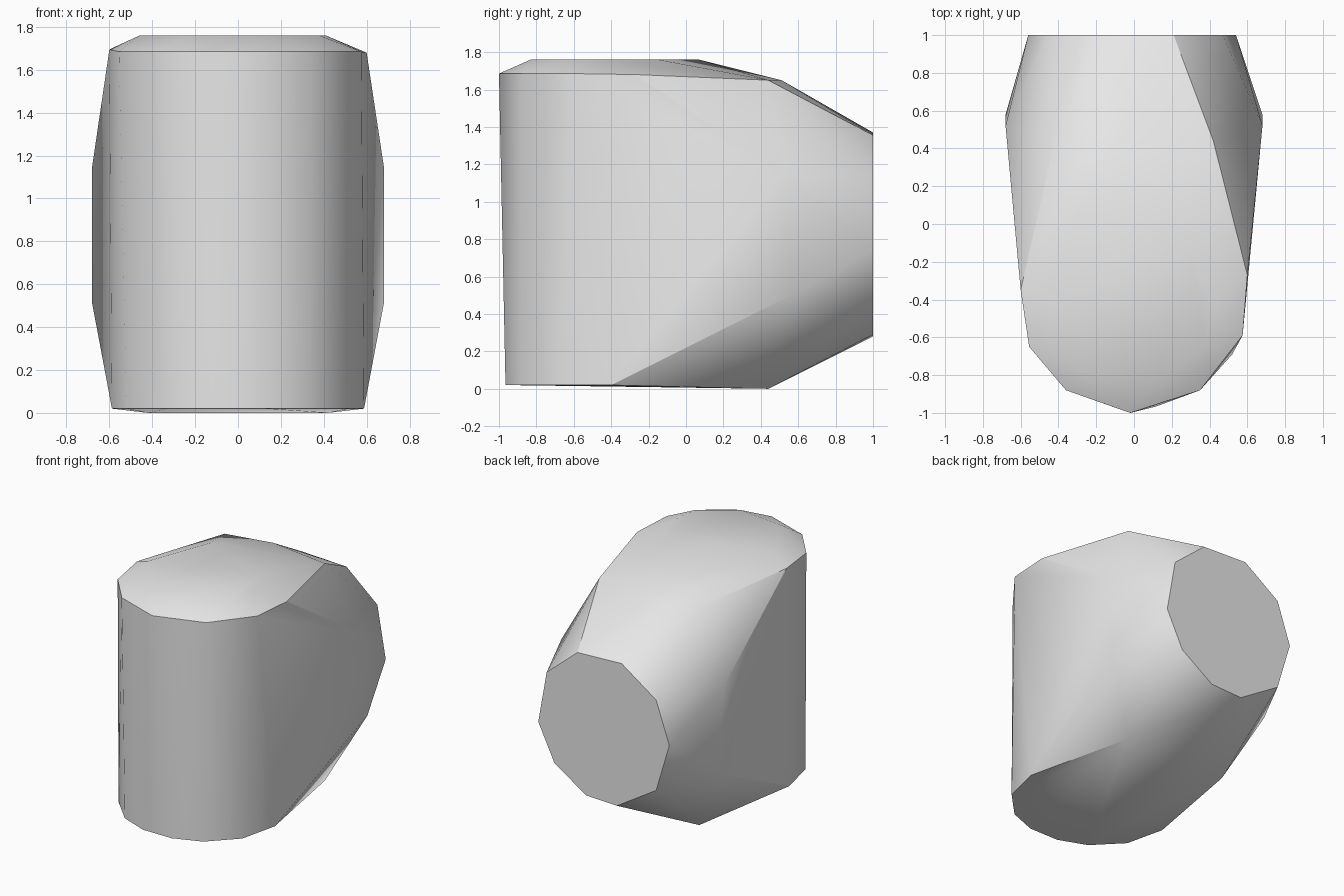
import bpy, bmesh, math

cube = bpy.data.objects.get("Cube")
if cube:
    bpy.data.objects.remove(cube, do_unlink=True)


def mirrored(points):
    """Return the points together with their copies across x = 0."""
    return points + [(-x, y, z) for x, y, z in points]


# Flat ten-sided disc at the back
back_disc = [(x, 1.0, z) for x, z in (
    (0.21, 1.355), (-0.16, 1.37), (-0.45, 1.17), (-0.56, 0.855), (-0.45, 0.485),
    (-0.12, 0.28), (0.14, 0.29), (0.405, 0.465), (0.54, 0.74), (0.47, 1.135))]

# Widest points of the flanks
flanks = mirrored([(0.68, 0.58, 0.51), (0.68, 0.52, 1.15)])

# Rim around the upper edge, open towards the back
top_rim = [(-0.60, -0.35, 1.695), (-0.555, -0.65, 1.685), (-0.36, -0.88, 1.685),
           (-0.02, -1.0, 1.685), (0.35, -0.88, 1.685), (0.575, -0.59, 1.685),
           (0.60, -0.27, 1.68), (-0.06, 0.51, 1.65)]
top_rim += mirrored([(0.42, 0.44, 1.65)])

# Raised plateau on the top
plateau = [(x, y, 1.76) for x, y in (
    (-0.24, -0.79), (0.13, -0.83), (0.38, -0.65), (0.41, -0.42),
    (0.30, -0.15), (-0.28, 0.07), (-0.46, -0.42))]

# Rounded front edge of the base, and its two rear corners
base = mirrored([(0.12, -0.965, 0.02), (0.33, -0.885, 0.02), (0.52, -0.69, 0.02),
                 (0.588, -0.40, 0.02), (0.42, 0.44, 0.0)])

# Wrap all the sections in one convex shell
bm = bmesh.new()
for p in back_disc + flanks + top_rim + plateau + base:
    bm.verts.new(p)
hull = bmesh.ops.convex_hull(bm, input=bm.verts[:])
loose = {g for g in hull["geom_interior"] + hull["geom_unused"]
         if isinstance(g, bmesh.types.BMVert)}
bmesh.ops.delete(bm, geom=list(loose), context='VERTS')
bmesh.ops.dissolve_limit(bm, angle_limit=math.radians(0.5),
                         verts=bm.verts[:], edges=bm.edges[:])
bmesh.ops.recalc_face_normals(bm, faces=bm.faces[:])

mesh = bpy.data.meshes.new("faceted_shell")
bm.to_mesh(mesh)
bm.free()
shell = bpy.data.objects.new("faceted_shell", mesh)
bpy.context.collection.objects.link(shell)

# Plain light grey
grey = bpy.data.materials.new("light_grey")
grey.use_nodes = True
grey.diffuse_color = (0.8, 0.8, 0.8, 1.0)
grey.node_tree.nodes["Principled BSDF"].inputs["Base Color"].default_value = (0.8, 0.8, 0.8, 1.0)
mesh.materials.append(grey)

# Smooth shading that keeps the strong creases
bpy.ops.object.select_all(action='DESELECT')
shell.select_set(True)
bpy.context.view_layer.objects.active = shell
bpy.ops.object.shade_smooth_by_angle(angle=math.radians(30))
